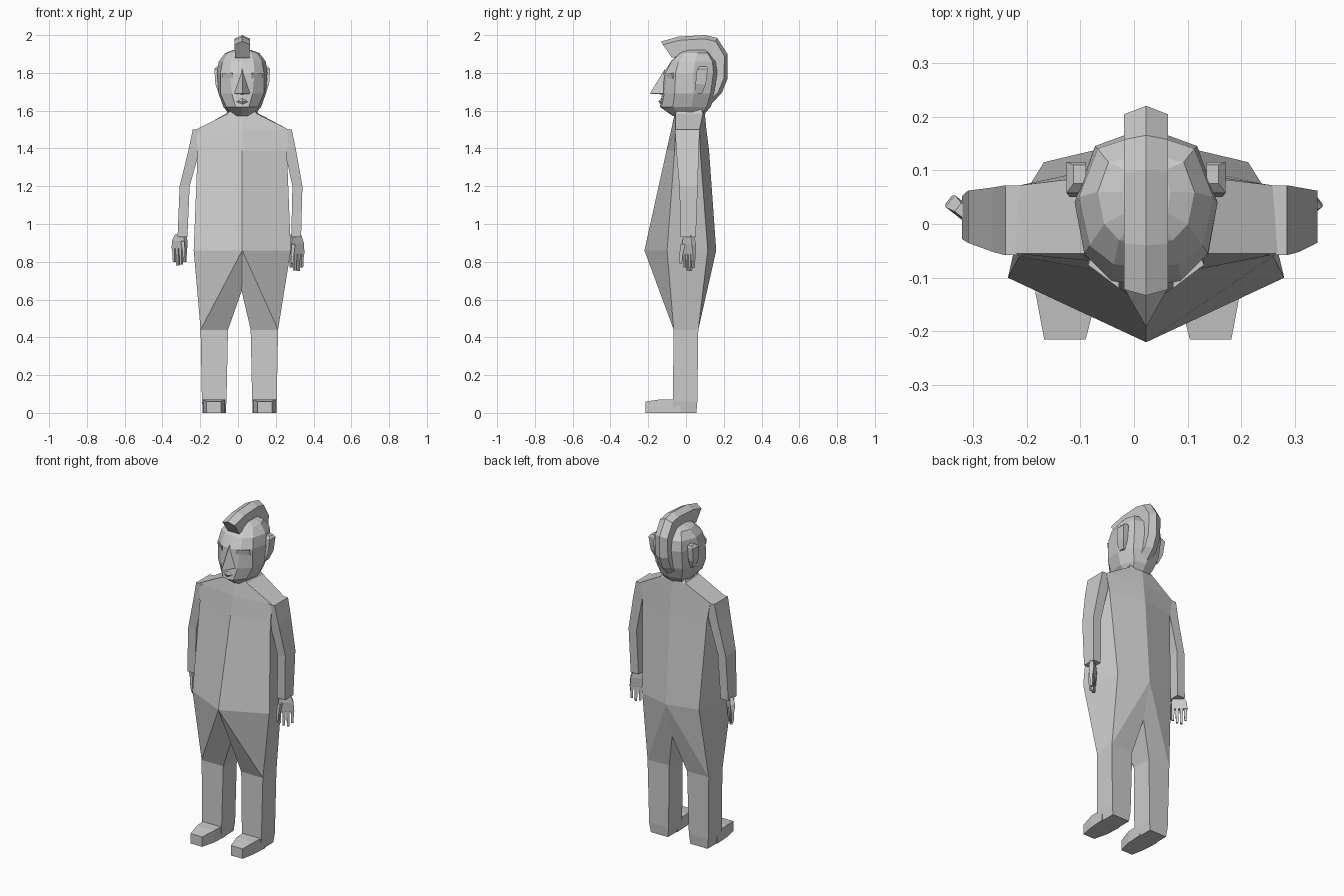
import bpy, bmesh
from mathutils import Vector

if "Cube" in bpy.data.objects:
    bpy.data.objects.remove(bpy.data.objects["Cube"])

CX = 0.0225   # centre line of torso and head
LX = 0.007    # centre line of legs

skin = bpy.data.materials.new("plain_grey")
skin.diffuse_color = (0.6, 0.6, 0.6, 1)
skin.use_nodes = True
skin.node_tree.nodes["Principled BSDF"].inputs["Base Color"].default_value = skin.diffuse_color


def finish(name, bm):
    bmesh.ops.remove_doubles(bm, verts=bm.verts, dist=0.0005)
    bmesh.ops.recalc_face_normals(bm, faces=bm.faces)
    me = bpy.data.meshes.new(name)
    bm.to_mesh(me)
    bm.free()
    me.materials.append(skin)
    ob = bpy.data.objects.new(name, me)
    bpy.context.collection.objects.link(ob)
    return ob


def poly(bm, pts):
    return bm.faces.new([bm.verts.new(p) for p in pts])


def loft(name, rings, caps=True):
    """Skin equal-length rings of points with flat faces."""
    bm = bmesh.new()
    vs = [[bm.verts.new(p) for p in r] for r in rings]
    n = len(rings[0])
    for a, b in zip(vs, vs[1:]):
        for i in range(n):
            j = (i + 1) % n
            bm.faces.new((a[i], a[j], b[j], b[i]))
    if caps:
        bm.faces.new(vs[0])
        bm.faces.new(vs[-1])
    return finish(name, bm)


def full_ring(z, half, cx=CX):
    """Half outline front-to-back, mirrored into a closed ring."""
    right = [(cx + x, y, z) for x, y in half]
    left = [(cx - x, y, z) for x, y in reversed(half[1:-1])]
    return right + left


def box_ring(s, cx, z, x0, x1, y0, y1):
    return [(cx + s * x, y, z) for x, y in ((x0, y0), (x1, y0), (x1, y1), (x0, y1))]


# Torso: belly, chest, shoulders, neck
belly = [(0, -.22), (.257, -.10), (.19, .115), (0, .16)]
loft("torso", [
    full_ring(.86, belly),
    full_ring(1.39, [(0, -.103), (.236, -.06), (.215, .075), (0, .122)]),
    full_ring(1.50, [(0, -.078), (.245, -.055), (.235, .072), (0, .108)]),
    full_ring(1.585, [(0, -.06), (.075, -.055), (.085, .09), (0, .10)]),
    full_ring(1.63, [(0, -.045), (.05, -.035), (.06, .07), (0, .09)]),
], caps=False)

# Hips: belly ring narrows into two legs around the crotch
bm = bmesh.new()
for s in (-1, 1):
    fc, fr, br, bc = [(CX + s * x, y, .86) for x, y in belly]
    cf, cb = (CX - .003, -.08, .645), (CX - .003, .105, .645)
    i_f, o_f, o_b, i_b = box_ring(s, LX, .44, .06, .205, -.065, .065)
    for f in ((fc, fr, o_f), (fc, o_f, i_f, cf), (fr, br, o_b, o_f),
              (br, bc, o_b), (bc, cb, i_b, o_b), (cf, i_f, i_b, cb)):
        poly(bm, f)
finish("hips", bm)

for s, side in ((-1, "left"), (1, "right")):
    # Lower leg
    loft(side + "_leg", [
        box_ring(s, LX, .44, .06, .205, -.065, .065),
        box_ring(s, LX, .06, .068, .198, -.07, .06),
        box_ring(s, LX, 0, .075, .19, -.065, .055)])
    # Foot, from ankle to toe
    loft(side + "_foot", [
        [(LX + s * x, y, z) for x, z in ((a, 0), (b, 0), (b, h), (a, h))]
        for y, a, b, h in ((-.03, .07, .196, .072), (-.13, .075, .19, .072),
                           (-.215, .097, .174, .06))])
    # Arm: shoulder, armpit, elbow, wrist
    loft(side + "_arm", [
        box_ring(s, CX, 1.50, .20, .262, -.058, .072),
        box_ring(s, CX, 1.39, .225, .285, -.052, .068),
        box_ring(s, .016, 1.20, .272, .325, -.035, .062),
        box_ring(s, .007, .93, .275, .327, -.028, .052)])
    # Hand: palm plate, four fingers and a thumb along a slanted line
    drop = 0 if s < 0 else -.03
    a, b = Vector((s * .275, -.01, 0)), Vector((s * .345, .045, 0))
    d = (b - a).normalized()
    t = Vector((-d.y, d.x, 0)) * .01

    def plate(u, v, z, k=1.0):
        p, q = a.lerp(b, u), a.lerp(b, v)
        return [(w.x, w.y, z) for w in (p - t * k, q - t * k, q + t * k, p + t * k)]

    loft(side + "_palm", [plate(.1, .75, .945), plate(0, .95, .91 + drop / 2, 1.4),
                          plate(0, 1, .87 + drop)])
    for i, tip in enumerate((.80, .785, .78, .80)):
        u = i * .26
        loft(side + "_finger_%d" % (i + 1), [
            plate(u, u + .2, .875 + drop, .9), plate(u + .03, u + .17, tip + drop, .6)])
    loft(side + "_thumb", [
        box_ring(s, 0, .91 + drop / 2, .285, .303, -.03, -.005),
        box_ring(s, 0, .86 + drop, .28, .295, -.035, -.018),
        box_ring(s, 0, .82 + drop, .282, .292, -.033, -.021)])

# Head: stacked faceted rings from neck to crown
loft("head", [
    full_ring(1.572, [(0, -.07), (.03, -.06), (.05, -.03), (.06, .04), (.05, .08), (0, .09)]),
    full_ring(1.62, [(0, -.138), (.035, -.13), (.085, -.07), (.10, .03), (.07, .11), (0, .13)]),
    full_ring(1.69, [(0, -.127), (.055, -.115), (.115, -.06), (.125, .04), (.09, .13), (0, .16)]),
    full_ring(1.80, [(0, -.118), (.065, -.105), (.115, -.055), (.133, .04), (.095, .145), (0, .18)]),
    full_ring(1.86, [(0, -.08), (.06, -.075), (.105, -.04), (.125, .05), (.09, .14), (0, .17)]),
    full_ring(1.905, [(0, -.035), (.05, -.03), (.078, 0), (.09, .06), (.07, .115), (0, .13)]),
    full_ring(1.922, [(0, 0), (.025, .005), (.04, .02), (.045, .06), (.035, .10), (0, .105)]),
])

# Nose wedge
bm = bmesh.new()
tip, top, base = (CX, -.192, 1.69), (CX, -.112, 1.82), (CX, -.11, 1.685)
for s in (-1, 1):
    wing = (CX + s * .045, -.112, 1.69)
    poly(bm, (top, wing, tip))
    poly(bm, (base, tip, wing))
    poly(bm, (top, base, wing))
finish("nose", bm)

# Lips: two small wedges meeting in the middle
bm = bmesh.new()
for s in (-1, 1):
    corner, mid = (CX + s * .045, -.118, 1.645), (CX, -.146, 1.65)
    poly(bm, (corner, mid, (CX, -.127, 1.67)))
    poly(bm, (corner, (CX, -.135, 1.632), mid))
finish("lips", bm)

for s, side in ((-1, "left"), (1, "right")):
    # Eye slit under a narrow lid
    loft(side + "_eye", [
        [(CX + s * x, y - o, z) for x, y in ((.05, -.112), (.108, -.068), (.10, -.05), (.05, -.09))]
        for z, o in ((1.77, .002), (1.80, .008))])
    # Ear
    loft(side + "_ear", [
        box_ring(s, CX, 1.69, .112, .125, .05, .085),
        box_ring(s, CX, 1.74, .112, .142, .05, .105),
        box_ring(s, CX, 1.82, .112, .148, .058, .115),
        box_ring(s, CX, 1.835, .112, .135, .075, .11)])

# Hair crest: ridged strip from brow over the crown to the nape
crest = (((-.133, 1.966), (-.075, 1.88)), ((-.04, 1.992), (-.02, 1.89)),
         ((.10, 2.0), (.08, 1.90)), ((.165, 1.985), (.12, 1.88)),
         ((.22, 1.90), (.14, 1.84)), ((.22, 1.77), (.14, 1.77)),
         ((.19, 1.695), (.12, 1.71)), ((.13, 1.63), (.09, 1.66)))
rings = []
for (oy, oz), (iy, iz) in crest:
    inward = (Vector((0, iy, iz)) - Vector((0, oy, oz))).normalized() * .02
    sy, sz = oy + inward.y, oz + inward.z
    rings.append([(CX, oy, oz), (CX + .041, sy, sz), (CX + .038, iy, iz),
                  (CX - .038, iy, iz), (CX - .041, sy, sz)])
loft("hair_crest", rings)
